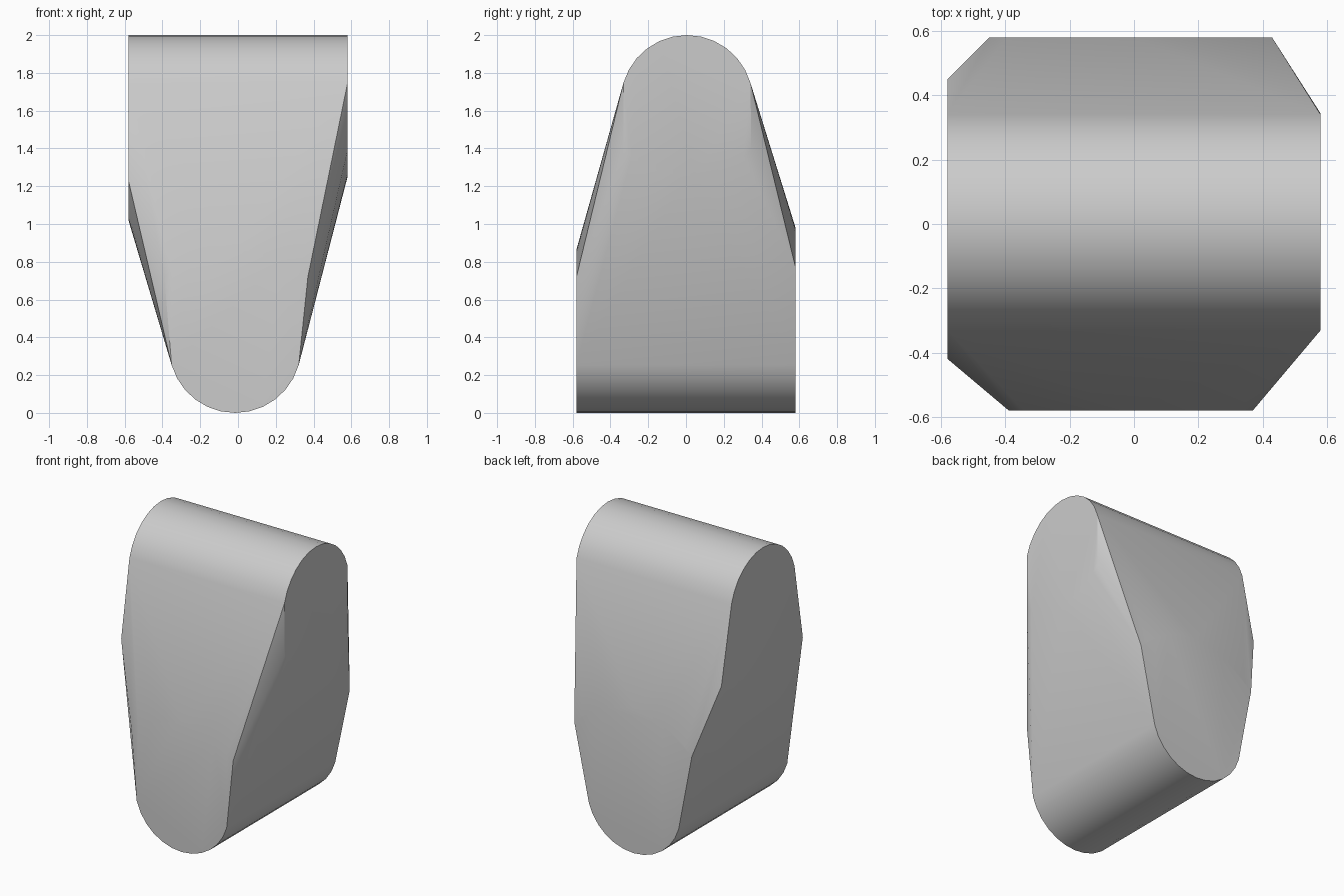
import bpy
import bmesh
from math import cos, sin, pi, radians

cube = bpy.data.objects.get("Cube")
if cube:
    bpy.data.objects.remove(cube, do_unlink=True)

HALF = 0.58       # distance of each end face from the axis
RADIUS = 0.35     # roller radius
TILT = radians(16)  # where the round meets the sloping side


def end_outline(centre, left, right, shoulder, tip):
    """Rounded end as (across, height): round at 0, curved tip above."""
    pts = []
    for i in range(13):
        a = pi + TILT + (pi - 2 * TILT) * i / 12
        pts.append((centre + RADIUS * cos(a), RADIUS + RADIUS * sin(a)))
    mid, half = (left + right) / 2, (right - left) / 2
    for i in range(17):
        t = -1 + i / 8
        pts.append((mid + half * t, tip - (tip - shoulder) * t * t))
    return pts


# Ends of the lower roller, facing front and back
front = [(u, -HALF, h) for u, h in end_outline(-0.015, -0.39, 0.37, 0.72, 0.865)]
back = [(u, HALF, h) for u, h in end_outline(-0.015, -0.45, 0.43, 0.77, 0.98)]
# Ends of the upper roller, turned a quarter and upside down
right = [(HALF, u, 2 - h) for u, h in end_outline(0.005, -0.33, 0.345, 0.61, 0.75)]
left = [(-HALF, u, 2 - h) for u, h in end_outline(0.005, -0.42, 0.45, 0.77, 0.98)]

# Body stretched over the four rounded ends
bm = bmesh.new()
for p in front + back + right + left:
    bm.verts.new(p)
hull = bmesh.ops.convex_hull(bm, input=bm.verts[:])
loose = {g for g in hull["geom_interior"] + hull["geom_unused"]
         if isinstance(g, bmesh.types.BMVert)}
bmesh.ops.delete(bm, geom=list(loose), context="VERTS")
bmesh.ops.dissolve_limit(bm, angle_limit=radians(0.5), verts=bm.verts[:], edges=bm.edges[:])
bmesh.ops.recalc_face_normals(bm, faces=bm.faces[:])

mesh = bpy.data.meshes.new("crossed_roller_body")
bm.to_mesh(mesh)
bm.free()
body = bpy.data.objects.new("crossed_roller_body", mesh)
bpy.context.collection.objects.link(body)

# Plain grey finish
grey = bpy.data.materials.new("plain_grey")
grey.use_nodes = True
colour = (0.6, 0.6, 0.6, 1)
grey.diffuse_color = colour
grey.node_tree.nodes["Principled BSDF"].inputs["Base Color"].default_value = colour
mesh.materials.append(grey)

bpy.ops.object.select_all(action="DESELECT")
body.select_set(True)
bpy.context.view_layer.objects.active = body
bpy.ops.object.shade_smooth_by_angle(angle=radians(30))
